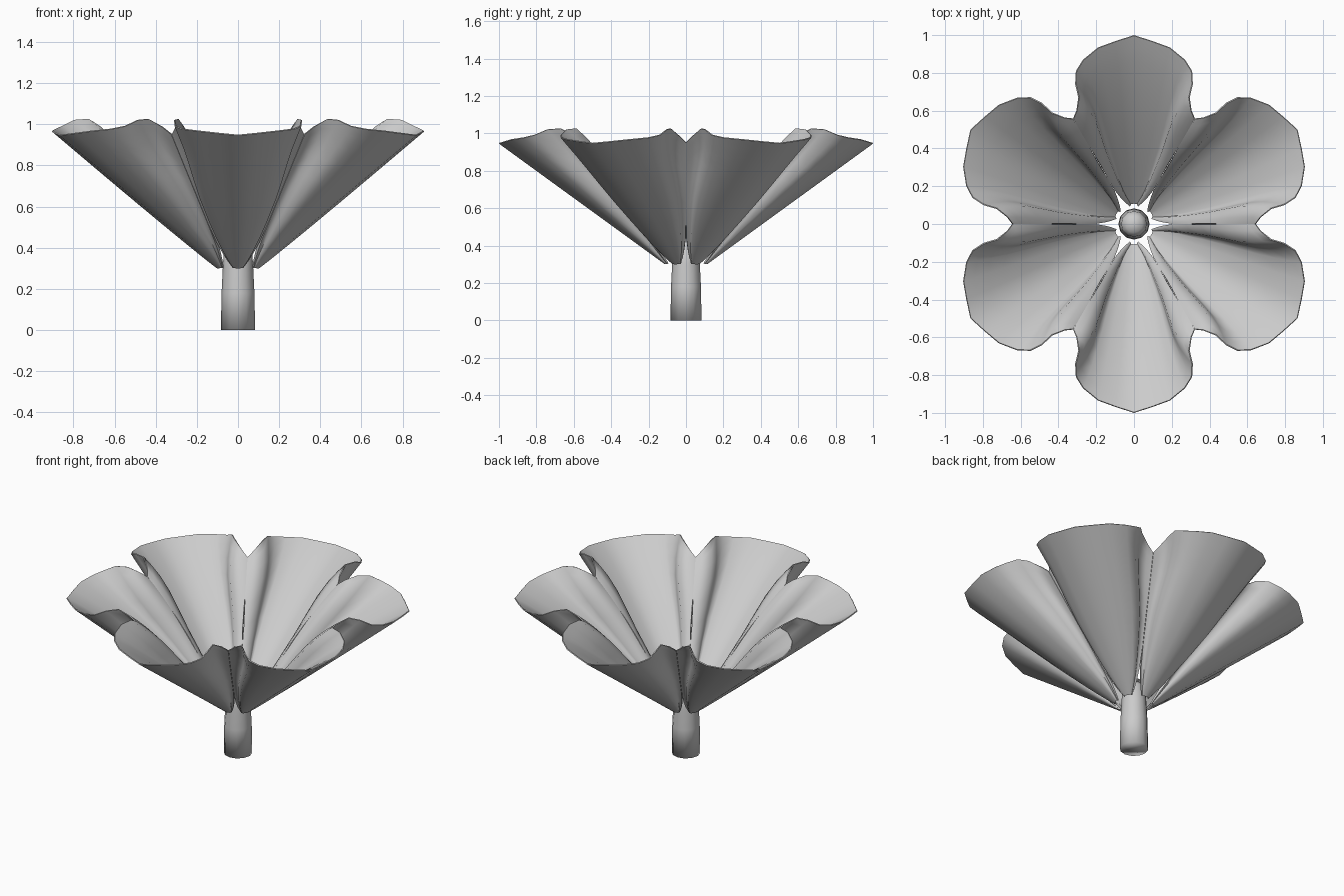
import bpy, bmesh, math

if "Cube" in bpy.data.objects:
    bpy.data.objects.remove(bpy.data.objects["Cube"])

grey = bpy.data.materials.new("soft grey")
grey.diffuse_color = (0.6, 0.6, 0.6, 1)
grey.use_nodes = True
grey.node_tree.nodes["Principled BSDF"].inputs["Base Color"].default_value = grey.diffuse_color

TAN30 = math.tan(math.radians(30))
# Half of the petal rim from tip to seam: sideways, outward, height
RIM = [(0, 1.0, 0.945), (0.10, 0.968, 0.955), (0.19, 0.935, 0.965), (0.27, 0.87, 0.975),
       (0.308, 0.81, 0.99), (0.312, 0.74, 1.02), (0.295, 0.67, 1.025),
       (0.305, 0.60, 0.985), (0.322, 0.56, 0.95)]
PINCH = [0, 0, 0, 0.005, 0.01, 0.02, 0.02, 0.01, 0]   # inward dip under the flared lip
BASE_R, BASE_Z = 0.085, 0.28
LEVELS = [0.03, 0.08, 0.14, 0.22, 0.36, 0.5, 0.64, 0.76, 0.86, 0.94, 1.0]


def petal_row(t):
    """Half cross-section of the petal funnel at level t (0 base, 1 rim)."""
    row = []
    lip = max(0, 1 - abs(t - 0.82) / 0.3) if t < 0.82 else (1 - t) / 0.18
    for (w, y, z), p in zip(RIM, PINCH):
        yy = BASE_R + t * (y - BASE_R)
        zz = BASE_Z + t * (z - BASE_Z)
        ww = w * t ** 0.74 - p * lip
        row.append((min(ww, yy * TAN30 - 0.001), yy, zz))
    return row


def thickness(t):
    """Petals are thin at base and rim, fuller in between."""
    return 0.006 + 0.03 * math.sin(math.pi * t ** 1.3) ** 0.8 if 0 < t < 1 else 0.006


def finish(bm, name, angle):
    me = bpy.data.meshes.new(name)
    bmesh.ops.recalc_face_normals(bm, faces=bm.faces)
    bm.to_mesh(me)
    bm.free()
    me.materials.append(grey)
    ob = bpy.data.objects.new(name, me)
    bpy.context.collection.objects.link(ob)
    bpy.context.view_layer.objects.active = ob
    ob.select_set(True)
    bpy.ops.object.shade_smooth_by_angle(angle=math.radians(angle))
    ob.select_set(False)
    return ob


def skin(bm, rows):
    for r0, r1 in zip(rows, rows[1:]):
        for i in range(len(r0) - 1):
            bm.faces.new((r0[i], r0[i + 1], r1[i + 1], r1[i]))


# Six petals, each a closed shell
for k in range(6):
    a = math.radians(60 * k)
    ca, sa = math.cos(a), math.sin(a)
    bm = bmesh.new()
    outer = []
    for t in LEVELS:
        half = petal_row(t)
        full = [(-w, y, z) for w, y, z in reversed(half[1:])] + half
        outer.append([bm.verts.new((x * ca - y * sa, x * sa + y * ca, z))
                      for x, y, z in full])
    skin(bm, outer)
    bm.normal_update()
    sign = 1 if outer[5][len(RIM) - 1].normal.z > 0 else -1
    inner = [[bm.verts.new(v.co + v.normal * sign * thickness(t)) for v in row]
             for t, row in zip(LEVELS, outer)]
    skin(bm, inner)
    # close the shell around its border
    skin(bm, [outer[0], inner[0]])
    skin(bm, [outer[-1], inner[-1]])
    for e in (0, -1):
        skin(bm, [[r[e] for r in outer], [r[e] for r in inner]])
    finish(bm, f"petal_{k + 1}", 60)

# Stem with a rounded top
bm = bmesh.new()
N = 12
rings = [[bm.verts.new((r * math.cos(2 * math.pi * i / N), r * math.sin(2 * math.pi * i / N), z))
          for i in range(N)]
         for r, z in [(0.083, 0), (0.08, 0.18), (0.074, 0.3), (0.068, 0.4), (0.045, 0.43)]]
for r0, r1 in zip(rings, rings[1:]):
    for i in range(N):
        j = (i + 1) % N
        bm.faces.new((r0[i], r0[j], r1[j], r1[i]))
bm.faces.new(rings[0][::-1])
top = bm.verts.new((0, 0, 0.44))
for i in range(N):
    bm.faces.new((rings[-1][i], rings[-1][(i + 1) % N], top))
finish(bm, "stem", 100)
